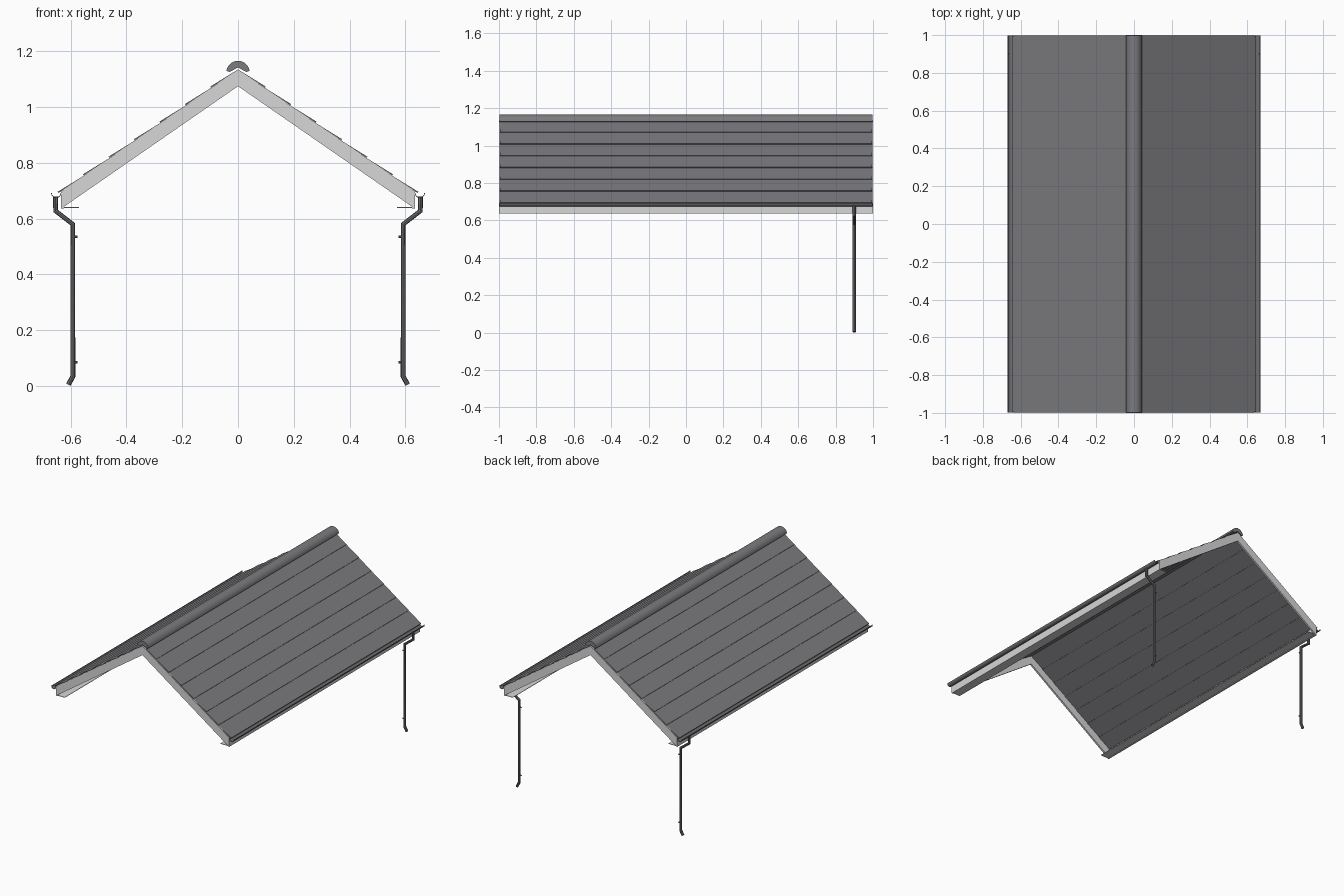
import bpy, math
from mathutils import Vector

cube = bpy.data.objects.get("Cube")
if cube:
    bpy.data.objects.remove(cube, do_unlink=True)


def material(name, colour):
    m = bpy.data.materials.new(name)
    m.use_nodes = True
    m.diffuse_color = (*colour, 1)
    m.node_tree.nodes["Principled BSDF"].inputs["Base Color"].default_value = (*colour, 1)
    return m


SLATE = material("slate grey", (0.2, 0.2, 0.215))
TRIM = material("pale trim", (0.68, 0.68, 0.68))
METAL = material("gutter grey", (0.16, 0.16, 0.17))


def extrude(name, profile, y0, y1, mat, side=1):
    """Closed prism from an x-z profile, flipped to the other side if side is -1."""
    n = len(profile)
    verts = [(side * x, y, z) for y in (y0, y1) for x, z in profile]
    faces = [tuple(range(n)), tuple(range(2 * n - 1, n - 1, -1))]
    faces += [(i, i + n, (i + 1) % n + n, (i + 1) % n) for i in range(n)]
    mesh = bpy.data.meshes.new(name)
    mesh.from_pydata(verts, [], faces)
    mesh.materials.append(mat)
    ob = bpy.data.objects.new(name, mesh)
    bpy.context.collection.objects.link(ob)
    # Make every face point outwards
    bpy.context.view_layer.objects.active = ob
    ob.select_set(True)
    bpy.ops.object.mode_set(mode='EDIT')
    bpy.ops.mesh.select_all(action='SELECT')
    bpy.ops.mesh.normals_make_consistent(inside=False)
    bpy.ops.object.mode_set(mode='OBJECT')
    ob.select_set(False)
    return ob


def smooth(ob):
    bpy.ops.object.select_all(action='DESELECT')
    ob.select_set(True)
    bpy.context.view_layer.objects.active = ob
    bpy.ops.object.shade_smooth_by_angle(angle=math.radians(40))
    ob.select_set(False)


def arc(cx, cz, r, a0, a1, steps):
    angles = [math.radians(a0 + (a1 - a0) * i / steps) for i in range(steps + 1)]
    return [(cx + r * math.cos(a), cz + r * math.sin(a)) for a in angles]


def tube(name, points, radius, mat):
    curve = bpy.data.curves.new(name, 'CURVE')
    curve.dimensions = '3D'
    curve.bevel_depth = radius
    curve.bevel_resolution = 2
    curve.use_fill_caps = True
    spline = curve.splines.new('POLY')
    spline.points.add(len(points) - 1)
    for p, co in zip(spline.points, points):
        p.co = (*co, 1)
    curve.materials.append(mat)
    ob = bpy.data.objects.new(name, curve)
    bpy.context.collection.objects.link(ob)
    bpy.ops.object.select_all(action='DESELECT')
    ob.select_set(True)
    bpy.context.view_layer.objects.active = ob
    bpy.ops.object.convert(target='MESH')
    smooth(bpy.context.object)


RIDGE, EAVE = Vector((0, 1.135)), Vector((0.638, 0.695))
DOWN = (EAVE - RIDGE).normalized()
OUT = Vector((-DOWN.y, DOWN.x))
ROWS = 7
PIPE_Y = 0.9

for side, label in ((1, "left"), (-1, "right")):
    # Overlapping roof boards, each with its lower edge lifted
    for row in range(ROWS):
        top = RIDGE.lerp(EAVE, row / ROWS)
        low = RIDGE.lerp(EAVE, (row + 1) / ROWS) + DOWN * 0.006
        board = [top - OUT * 0.003, top, low + OUT * 0.006, low + OUT * 0.001]
        extrude(f"{label}_roof_board_{row + 1}", board, -0.995, 0.995, SLATE, side)

    # Sloping gable boards at both ends
    gable = [(0, 1.135), (0.634, 0.698), (0.634, 0.636), (0, 1.075)]
    for end, y in (("front", -1.0), ("back", 0.988)):
        extrude(f"{end}_{label}_gable_board", gable, y, y + 0.012, TRIM, side)

    # Eave trim
    extrude(f"{label}_fascia", [(0.624, 0.636), (0.634, 0.636), (0.634, 0.695), (0.624, 0.695)],
            -0.998, 0.998, TRIM, side)
    extrude(f"{label}_soffit", [(0.57, 0.639), (0.634, 0.639), (0.634, 0.642), (0.57, 0.642)],
            -0.998, 0.998, TRIM, side)

    # Half-round gutter
    trough = arc(0.652, 0.692, 0.018, 180, 360, 10) + arc(0.652, 0.692, 0.0155, 360, 180, 10)
    smooth(extrude(f"{label}_gutter", trough, -0.998, 0.998, METAL, side))

    # Downpipe with its swan neck and kicked foot
    path = [(0.654, 0.68), (0.654, 0.628), (0.592, 0.58), (0.592, 0.035), (0.608, 0.005)]
    tube(f"{label}_downpipe", [(side * x, PIPE_Y, z) for x, z in path], 0.009, METAL)
    for name, z in (("upper", 0.535), ("lower", 0.085)):
        tube(f"{label}_{name}_pipe_clip",
             [(side * 0.59, PIPE_Y, z), (side * 0.576, PIPE_Y, z)], 0.004, METAL)

# Rounded ridge cap
cap = arc(0, 1.124, 0.042, 8, 172, 14) + [(-0.03, 1.126), (0, 1.142), (0.03, 1.126)]
smooth(extrude("ridge_cap", cap, -0.998, 0.998, SLATE))
